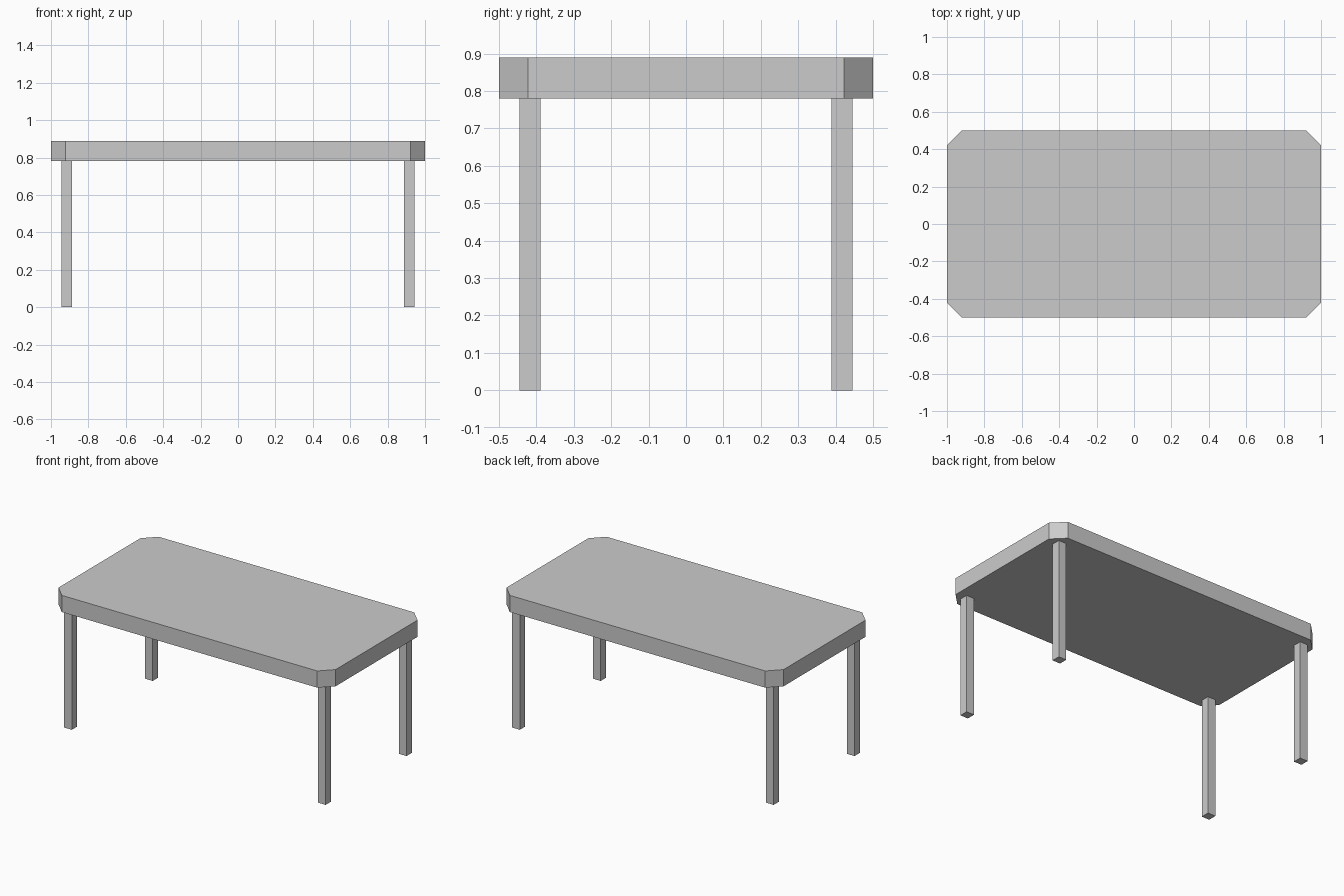
import bpy, bmesh

if "Cube" in bpy.data.objects:
    bpy.data.objects.remove(bpy.data.objects["Cube"])

grey = bpy.data.materials.new("plain grey")
grey.diffuse_color = (0.6, 0.6, 0.6, 1)
grey.use_nodes = True
grey.node_tree.nodes["Principled BSDF"].inputs["Base Color"].default_value = grey.diffuse_color


def prism(name, outline, z0, z1):
    """Extrude a flat outline from z0 up to z1."""
    bm = bmesh.new()
    face = bm.faces.new([bm.verts.new((x, y, z0)) for x, y in outline])
    top = bmesh.ops.extrude_face_region(bm, geom=[face])["geom"]
    for v in top:
        if isinstance(v, bmesh.types.BMVert):
            v.co.z = z1
    bmesh.ops.recalc_face_normals(bm, faces=bm.faces)
    mesh = bpy.data.meshes.new(name)
    bm.to_mesh(mesh)
    bm.free()
    mesh.materials.append(grey)
    obj = bpy.data.objects.new(name, mesh)
    bpy.context.collection.objects.link(obj)
    return obj


# Tabletop: a slab with clipped corners
X, Y, C = 1.0, 0.5, 0.078
UNDERSIDE, TOP = 0.78, 0.889
prism("tabletop", [(-X + C, -Y), (X - C, -Y), (X, -Y + C), (X, Y - C),
                   (X - C, Y), (-X + C, Y), (-X, Y - C), (-X, -Y + C)],
      UNDERSIDE, TOP)

# Four square legs set in from the corners
LX, LY, H = 0.916, 0.417, 0.028
for sx, side in ((-1, "left"), (1, "right")):
    for sy, end in ((-1, "front"), (1, "back")):
        x, y = sx * LX, sy * LY
        prism(f"{end}_{side}_leg",
              [(x - H, y - H), (x + H, y - H), (x + H, y + H), (x - H, y + H)],
              0, UNDERSIDE)
